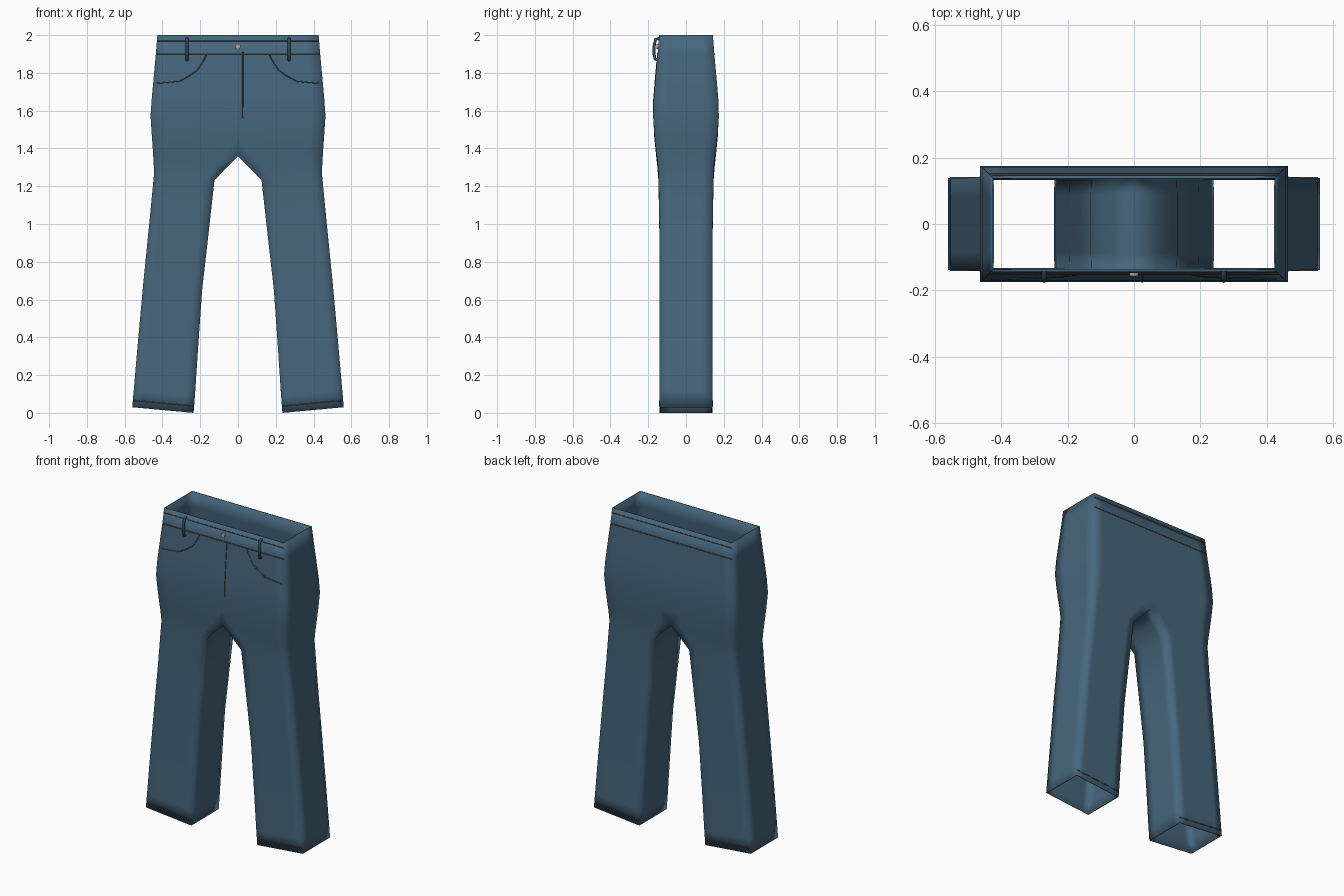
import bpy, bmesh

if "Cube" in bpy.data.objects:
    bpy.data.objects.remove(bpy.data.objects["Cube"])

def material(name, rgb):
    m = bpy.data.materials.new(name)
    m.diffuse_color = (*rgb, 1)
    m.use_nodes = True
    m.node_tree.nodes["Principled BSDF"].inputs["Base Color"].default_value = m.diffuse_color
    return m

DENIM = material("denim", (0.061, 0.135, 0.205))
DARK = material("dark denim", (0.03, 0.07, 0.11))
THREAD = material("thread", (0.10, 0.075, 0.055))
METAL = material("metal", (0.45, 0.43, 0.40))

# Half-trouser sections: inner x, inner z, outer x, outer z, half depth
RINGS = [
    (0, 2.0, 0.427, 2.0, 0.142), (0, 1.9, 0.435, 1.9, 0.150),
    (0, 1.78, 0.446, 1.78, 0.161), (0, 1.66, 0.457, 1.66, 0.171),
    (0, 1.57, 0.463, 1.57, 0.174), (0, 1.46, 0.457, 1.48, 0.168),
    (0, 1.36, 0.450, 1.38, 0.158), (0.065, 1.295, 0.447, 1.33, 0.151),
    (0.125, 1.23, 0.444, 1.27, 0.146), (0.157, 0.94, 0.472, 0.98, 0.141),
    (0.19, 0.65, 0.502, 0.68, 0.139), (0.213, 0.32, 0.532, 0.35, 0.139),
    (0.228, 0.09, 0.552, 0.12, 0.139), (0.235, 0.0, 0.560, 0.03, 0.139)]
CROTCH = 6
ACROSS = [0, 0.15, 0.5, 0.85, 1]
DEPTH = [-0.6, 0, 0.6]

def depth_at(z):
    for a, b in zip(RINGS, RINGS[1:]):
        if b[1] <= z <= a[1]:
            return a[4] + (b[4] - a[4]) * (a[1] - z) / (a[1] - b[1])
    return RINGS[-1][4]

# Trousers: loft of the right half, open at waist and hem, then mirrored
bm = bmesh.new()
loops = []
for i, (xi, zi, xo, zo, d) in enumerate(RINGS):
    def point(t, y):
        return bm.verts.new((xi + (xo - xi) * t, y, zi + (zo - zi) * t))
    ring = [point(t, -d) for t in ACROSS]
    ring += [point(1, d * k) for k in DEPTH]
    ring += [point(t, d) for t in reversed(ACROSS)]
    if i >= CROTCH:
        ring += [point(0, d * k) for k in reversed(DEPTH)]
    loops.append(ring)
outer = 2 * len(ACROSS) + len(DEPTH)
for i, (a, b) in enumerate(zip(loops, loops[1:])):
    n = len(a) if i >= CROTCH else outer - 1
    for j in range(n):
        k = (j + 1) % len(a)
        bm.faces.new((a[j], b[j], b[k], a[k]))
bmesh.ops.recalc_face_normals(bm, faces=bm.faces)
side = max(bm.faces, key=lambda f: f.calc_center_median().x)
if side.normal.x < 0:
    bmesh.ops.reverse_faces(bm, faces=bm.faces)
for f in bm.faces:
    f.smooth = True
me = bpy.data.meshes.new("trousers")
bm.to_mesh(me)
bm.free()
me.materials.append(DENIM)
trousers = bpy.data.objects.new("trousers", me)
bpy.context.collection.objects.link(trousers)
mir = trousers.modifiers.new("mirror", 'MIRROR')
mir.use_clip = True
sol = trousers.modifiers.new("cloth thickness", 'SOLIDIFY')
sol.thickness = 0.006
sol.offset = -1

def tube(name, pts, radius, mat, res=1):
    cu = bpy.data.curves.new(name, 'CURVE')
    cu.dimensions = '3D'
    cu.bevel_depth = radius
    cu.bevel_resolution = res
    cu.use_fill_caps = True
    sp = cu.splines.new('POLY')
    sp.points.add(len(pts) - 1)
    for p, co in zip(sp.points, pts):
        p.co = (*co, 1)
    cu.materials.append(mat)
    ob = bpy.data.objects.new(name, cu)
    bpy.context.collection.objects.link(ob)

def stitch(name, xz, face=-1):
    tube(name, [(x, face * depth_at(z), z) for x, z in xz], 0.003, THREAD)

# Waistband stitching, front and back
for label, face in (("front", -1), ("back", 1)):
    for z, w in ((1.97, 0.426), (1.9, 0.432)):
        stitch(label + "_waistband_stitch", [(-w, z), (w, z)], face)
    for s in (-1, 1):
        stitch(label + "_hem_stitch", [(s * 0.235, 0.035), (s * 0.553, 0.065)], face)

# Fly, pockets and belt loops
stitch("fly_stitch", [(0.025, 1.91), (0.025, 1.78), (0.025, 1.66), (0.025, 1.56)])
for s in (-1, 1):
    stitch("pocket_stitch", [(s * x, z) for x, z in
           ((0.165, 1.9), (0.185, 1.86), (0.215, 1.815), (0.26, 1.783),
            (0.31, 1.756), (0.37, 1.75), (0.43, 1.745))])
    tube("belt_loop", [(s * 0.27, y, z) for y, z in
         ((-0.141, 1.982), (-0.160, 1.978), (-0.168, 1.95), (-0.169, 1.90),
          (-0.164, 1.873), (-0.150, 1.868))], 0.008, DARK, 2)

# Waist button
bpy.ops.mesh.primitive_cylinder_add(vertices=16, radius=0.014, depth=0.012,
    location=(0, -depth_at(1.94) - 0.003, 1.94), rotation=(1.5708, 0, 0))
button = bpy.context.object
button.name = "waist_button"
button.data.materials.append(METAL)
bpy.ops.object.shade_smooth_by_angle()
